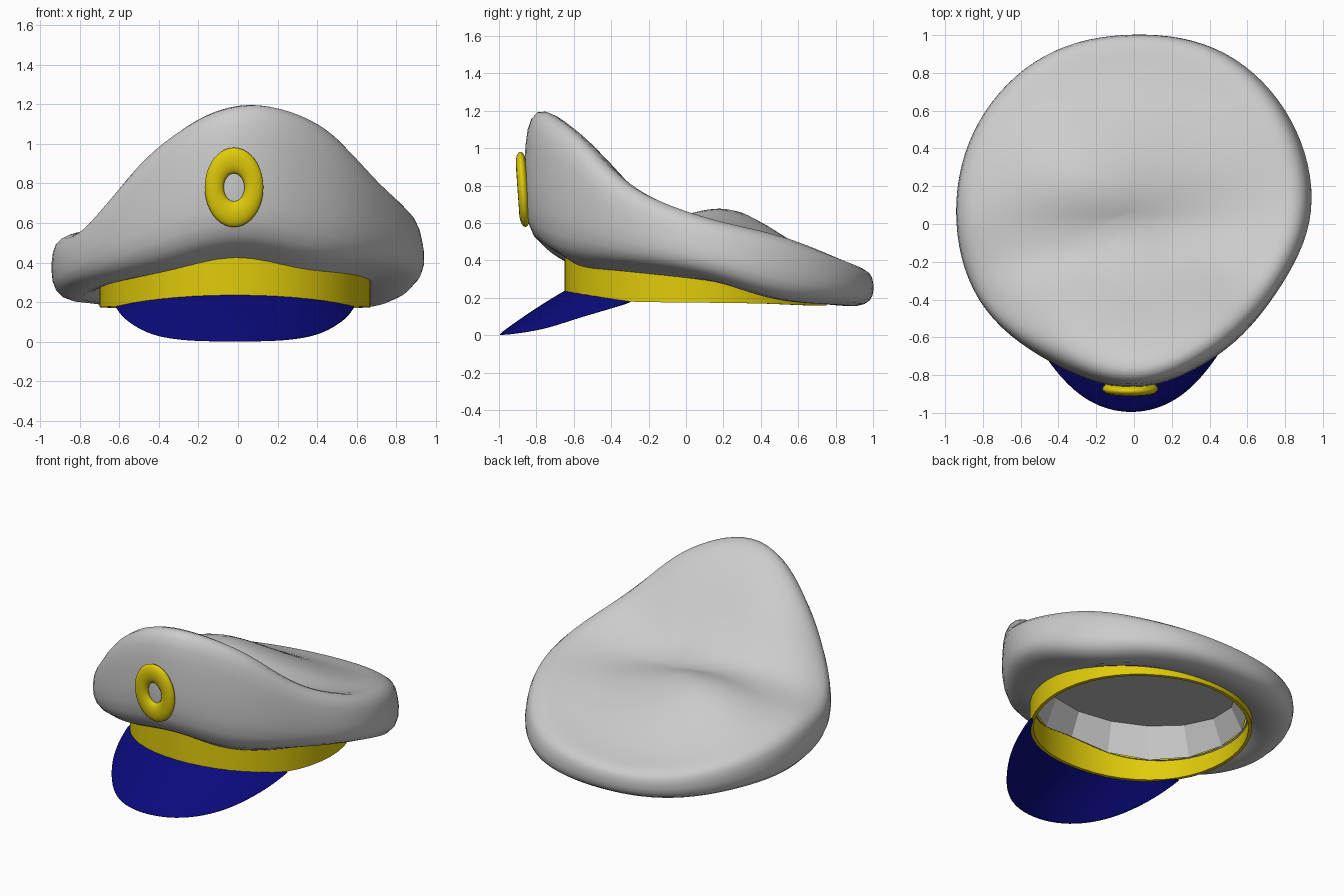
import bpy, bmesh
from math import sin, cos, pi, radians, exp

if "Cube" in bpy.data.objects:
    bpy.data.objects.remove(bpy.data.objects["Cube"])


def cyc(keys, t):
    """Smooth cyclic interpolation of evenly spaced keys, t in 0..1."""
    n = len(keys)
    f = (t % 1) * n
    i = int(f)
    u = f - i
    a, b, c, d = (keys[(i + k) % n] for k in (-1, 0, 1, 2))
    return b + u * (c - a + u * (2 * a - 5 * b + 4 * c - d + u * (3 * (b - c) + d - a))) / 2


def lerp_table(tab, v):
    for (a, za), (b, zb) in zip(tab, tab[1:]):
        if v <= b:
            return za + (zb - za) * (max(v, a) - a) / (b - a)
    return tab[-1][1]


def loft(name, rings, wrap_u=True, wrap_v=False, cap=False, color=None, smooth=True):
    """Skin a list of equal-length point rings."""
    bm = bmesh.new()
    vs = [[bm.verts.new(p) for p in r] for r in rings]
    n, m = len(rings[0]), len(rings)
    for j in range(m if wrap_v else m - 1):
        for i in range(n if wrap_u else n - 1):
            k, l = (i + 1) % n, (j + 1) % m
            bm.faces.new((vs[j][i], vs[j][k], vs[l][k], vs[l][i]))
    if cap:
        c = [sum(v.co[a] for v in vs[-1]) / n for a in range(3)]
        cv = bm.verts.new(c)
        for i in range(n):
            bm.faces.new((vs[-1][i], vs[-1][(i + 1) % n], cv))
    bmesh.ops.recalc_face_normals(bm, faces=bm.faces[:])
    for f in bm.faces:
        f.smooth = smooth
    me = bpy.data.meshes.new(name)
    bm.to_mesh(me)
    bm.free()
    ob = bpy.data.objects.new(name, me)
    bpy.context.collection.objects.link(ob)
    if color:
        paint(ob, color)
    return ob


def paint(ob, color):
    mat = bpy.data.materials.new(ob.name + "_colour")
    mat.diffuse_color = color
    mat.use_nodes = True
    mat.node_tree.nodes["Principled BSDF"].inputs["Base Color"].default_value = mat.diffuse_color
    ob.data.materials.append(mat)


def sharpen(ob):
    bpy.ops.object.select_all(action='DESELECT')
    ob.select_set(True)
    bpy.context.view_layer.objects.active = ob
    bpy.ops.object.shade_smooth_by_angle(angle=radians(40))


YELLOW = (0.75, 0.6, 0.003, 1)
BLUE = (0.003, 0.003, 0.2, 1)

# Values every 30 degrees, starting at the front and going toward +x
RIM = [.94, .89, .875, .95, .97, .97, .935, .95, .95, .945, .95, .92]
TOP = [1.21, 1.12, .83, .65, .54, .41, .36, .37, .45, .54, .58, .98]
LOW = [.465, .40, .375, .31, .175, .15, .145, .15, .18, .20, .28, .37]
LEAN = [0, .01, .01, .025, .02, .01, 0, 0, 0, 0, 0, .01]
BAND_TOP = [.47, .41, .385, .36, .32, .28, .26, .28, .32, .35, .37, .41]
BAND_LOW = [.215, .20, .18, .175, .17, .16, .16, .16, .17, .175, .18, .20]
RIDGE = [(-.78, 1.19), (-.5, .92), (-.2, .64), (0, .57), (.3, .55), (.6, .49), (.95, .38)]


def band_pt(t, z, off=0):
    a = 2 * pi * t
    return (-.015 + (.685 + off) * sin(a), .05 - (.70 + off) * cos(a), z)


def top_height(x, y):
    """Sag of the soft top, with a hump behind the left side."""
    hump = .14 * exp(-((x + .3) / .5) ** 2 - ((y - .24) / .33) ** 2)
    return lerp_table(RIDGE, y) + hump


# Crown: soft grey top, lopsided, high at the front
N = 48
T = [i / N for i in range(N)]
WALL = [(.4, .0, 0), (.85, .08, 0), (1, .30, 0), (1, .62, .7), (.95, .88, 1)]
rings = [[band_pt(t, cyc(BAND_TOP, t) - .06, -.03) for t in T]]
for fr, fz, fl in WALL:
    ring = []
    for t in T:
        a, R, lo, hi = 2 * pi * t, cyc(RIM, t), cyc(LOW, t), cyc(TOP, t)
        r = .69 + fr * (R - .69) - fl * cyc(LEAN, t)
        ring.append((r * sin(a), .07 - r * cos(a), lo + fz * (hi - lo)))
    rings.append(ring)
for s in (1, .9, .75, .58, .4, .2, .07):
    ring = []
    for t in T:
        a = 2 * pi * t
        r = (cyc(RIM, t) - .085 + .025 * max(cos(a), 0) - cyc(LEAN, t)) * s
        x, y = r * sin(a), .07 - r * cos(a)
        w = s ** 3
        ring.append((x, y, w * cyc(TOP, t) + (1 - w) * top_height(x, y)))
    rings.append(ring)
crown = loft("crown", rings, cap=True)
sub = crown.modifiers.new("Smooth", 'SUBSURF')
sub.levels = sub.render_levels = 1

# Lining: faceted inside of the crown
L = [i / 16 for i in range(16)]
loft("lining", [[band_pt(t, cyc(BAND_TOP, t) - .06, -.03) for t in L],
                [band_pt(t, .46 + .10 * cos(2 * pi * t), -.10) for t in L]],
     cap=True, smooth=False)

# Band
band = loft("band", [[band_pt(t, cyc(tab, t), off) for t in T]
                     for tab, off in ((BAND_LOW, 0), (BAND_TOP, 0),
                                      (BAND_TOP, -.022), (BAND_LOW, -.022))],
            wrap_v=True, color=YELLOW)
sharpen(band)

# Visor: from the band down to the curved outer edge
EDGE = [(0, -1.01, .0), (.17, -.975, .0), (.31, -.885, .01), (.43, -.745, .035),
        (.52, -.6, .085), (.575, -.45, .13), (.605, -.29, .18)]
half = len(EDGE) - 1
rows = []
for k in range(6):
    u = k / 5
    row = []
    for i in range(-half, half + 1):
        e = EDGE[abs(i)]
        ex = e[0] * (1 if i > 0 else -1) - .015
        f = abs(i) / half
        b = band_pt(i / half * .167, .24 - .06 * f ** 2, -.01)
        arch = .03 * u * (1 - u) * (1 - f)
        row.append((b[0] + u * (ex - b[0]), b[1] + u * (e[1] - b[1]),
                    b[2] + u * (e[2] - b[2]) + arch))
    rows.append(row)
visor = loft("visor", rows, wrap_u=False, color=BLUE)
sol = visor.modifiers.new("Thickness", 'SOLIDIFY')
sol.thickness = .012
sol.offset = 0
sub = visor.modifiers.new("Smooth", 'SUBSURF')
sub.levels = sub.render_levels = 2

# Badge: oval ring on the front
bpy.ops.mesh.primitive_torus_add(major_radius=.1, minor_radius=.048, major_segments=40,
                                 minor_segments=16, location=(-.02, -.872, .78),
                                 rotation=(radians(94), 0, 0))
badge = bpy.context.object
badge.name = "badge"
badge.scale = (1, 1.36, .6)
paint(badge, YELLOW)
bpy.ops.object.shade_smooth()
